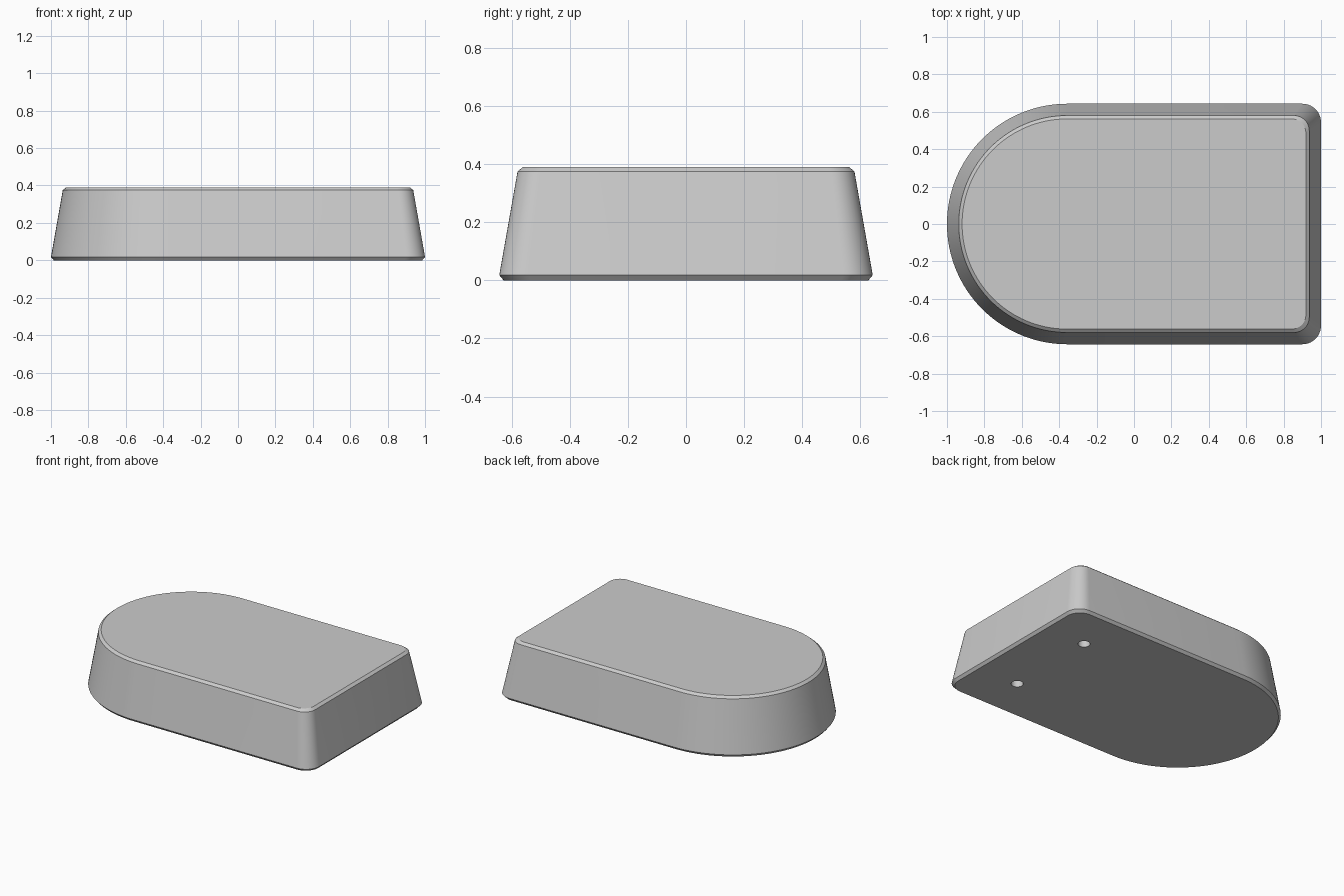
import bpy
import bmesh
from math import cos, sin, pi, radians

if "Cube" in bpy.data.objects:
    bpy.data.objects.remove(bpy.data.objects["Cube"])

HALF_WIDTH = 0.643
ARC_X = HALF_WIDTH - 1.0

grey = bpy.data.materials.new("plain grey")
grey.use_nodes = True
grey.diffuse_color = (0.6, 0.6, 0.6, 1)
grey.node_tree.nodes["Principled BSDF"].inputs["Base Color"].default_value = (0.6, 0.6, 0.6, 1)


def arc(cx, cy, radius, start, sweep, steps):
    angles = [radians(start + sweep * i / steps) for i in range(steps + 1)]
    return [(cx + radius * cos(a), cy + radius * sin(a)) for a in angles]


def outline(inset):
    """D-shaped outline: half circle at one end, small rounded corners at the other."""
    r = 0.1 - 0.3 * inset
    cx, cy = 1.0 - inset - r, HALF_WIDTH - inset - r
    return (arc(cx, -cy, r, -90, 90, 10) + arc(cx, cy, r, 0, 90, 10)
            + arc(ARC_X, 0, HALF_WIDTH - inset, 90, 180, 64))


# Tapered body with chamfered rims, lofted through (inset, height) levels
bm = bmesh.new()
levels = [(0.015, 0), (0, 0.018), (0.063, 0.375), (0.081, 0.39)]
rings = [[bm.verts.new((x, y, z)) for x, y in outline(inset)] for inset, z in levels]
for low, high in zip(rings, rings[1:]):
    for i in range(len(low)):
        j = (i + 1) % len(low)
        bm.faces.new((low[i], low[j], high[j], high[i]))
bm.faces.new(rings[-1])
bm.faces.new(rings[0][::-1])
mesh = bpy.data.meshes.new("body")
bm.to_mesh(mesh)
bm.free()
mesh.materials.append(grey)
body = bpy.data.objects.new("body", mesh)
bpy.context.collection.objects.link(body)

# Two blind screw holes in the underside
for side in (-1, 1):
    bpy.ops.mesh.primitive_cylinder_add(vertices=32, radius=0.038, depth=0.4,
                                        location=(0.68, side * 0.325, 0))
    cutter = bpy.context.object
    cutter.name = "hole_cutter"
    cutter.hide_render = True
    cutter.data.materials.append(grey)
    cut = body.modifiers.new("screw hole", "BOOLEAN")
    cut.operation = "DIFFERENCE"
    cut.solver = "EXACT"
    cut.object = cutter
    bpy.ops.object.select_all(action="DESELECT")
    body.select_set(True)
    bpy.context.view_layer.objects.active = body
    bpy.ops.object.modifier_apply(modifier=cut.name)
    bpy.data.objects.remove(cutter)

# Smooth curved walls, crisp rims
bpy.ops.object.shade_smooth_by_angle(angle=radians(30))
